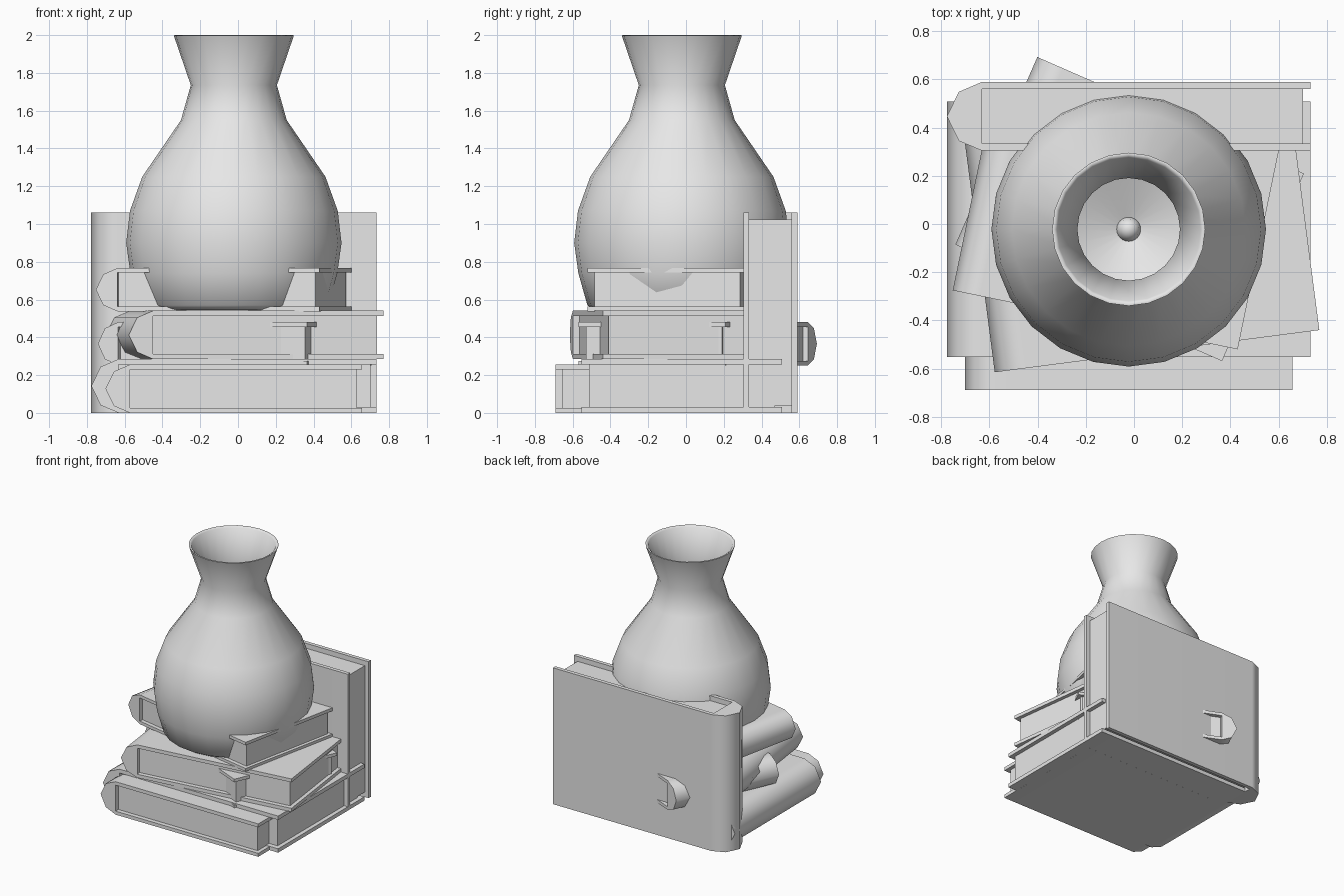
import bpy
import bmesh
import math
from mathutils import Vector

if "Cube" in bpy.data.objects:
    bpy.data.objects.remove(bpy.data.objects["Cube"])

# Single plain clay colour
GREY = (0.8, 0.8, 0.8, 1)
clay = bpy.data.materials.new("light_grey")
clay.use_nodes = True
clay.diffuse_color = GREY
clay.node_tree.nodes["Principled BSDF"].inputs["Base Color"].default_value = GREY


def finish(name, bm, angle):
    """Turn a bmesh into a shaded object."""
    bmesh.ops.recalc_face_normals(bm, faces=bm.faces)
    mesh = bpy.data.meshes.new(name)
    bm.to_mesh(mesh)
    bm.free()
    mesh.materials.append(clay)
    obj = bpy.data.objects.new(name, mesh)
    bpy.context.collection.objects.link(obj)
    bpy.ops.object.select_all(action='DESELECT')
    bpy.context.view_layer.objects.active = obj
    obj.select_set(True)
    bpy.ops.object.shade_smooth_by_angle(angle=math.radians(angle))
    return obj


def extrude_profile(name, points, depth):
    """Extrude an x-z outline along y, centred."""
    bm = bmesh.new()
    face = bm.faces.new([bm.verts.new((x, -depth / 2, z)) for x, z in points])
    moved = bmesh.ops.extrude_face_region(bm, geom=[face])["geom"]
    verts = [v for v in moved if isinstance(v, bmesh.types.BMVert)]
    bmesh.ops.translate(bm, verts=verts, vec=(0, depth, 0))
    return finish(name, bm, 55)


def book(name, size, location, turn=0, tilt=0):
    """Cover with faceted spine on -x, plus an inset page block."""
    half, back, outer, inner = 0.755 * size, -0.61 * size, 0.1425 * size, 0.1125 * size
    lower = [(half, -inner), (half, -outer), (back, -outer), (-0.705 * size, -0.102 * size)]
    upper = [(x, -z) for x, z in reversed(lower)]
    outline = [(back, -inner)] + lower + [(-half, 0)] + upper + [(back, inner)]
    cover = extrude_profile(name + "_cover", outline, 1.062 * size)
    edge = half - 0.032 * size
    block = [(back, -inner), (edge, -inner), (edge, inner), (back, inner)]
    pages = extrude_profile(name + "_pages", block, 0.985 * size)
    for part in (cover, pages):
        part.location = location
        part.rotation_euler = (math.radians(tilt), 0, math.radians(turn))
    # Keep the broad boards evenly shaded
    cover.modifiers.new("even_shading", 'WEIGHTED_NORMAL').keep_sharp = True


# Stack of books and the upright one behind
book("bottom_book", 1.0, (-0.022, -0.022, 0.1425))
book("front_bottom_book", 0.9, (-0.022, -0.212, 0.128))
book("slanted_book", 0.8, (-0.018, 0.062, 0.366), turn=-23.6)
book("middle_book", 0.9, (0.034, -0.054, 0.413), turn=7.4)
book("top_book", 0.8, (-0.075, 0.018, 0.652), turn=-11.7)
book("upright_book", 1.0, (-0.022, 0.447, 0.531), tilt=90)

# Vase: outer wall up to the rim, then down the inside to a small centre knob
OUTER = [(0, 0.545), (0.46, 0.545), (0.5, 0.57), (0.548, 0.74), (0.57, 0.9), (0.55, 1.07),
         (0.485, 1.25), (0.28, 1.55), (0.228, 1.735), (0.318, 1.998), (0.31, 2)]
INNER = [(0.298, 1.99), (0.213, 1.735), (0.265, 1.54), (0.47, 1.24), (0.545, 1.05),
         (0.44, 0.96), (0.2, 0.85), (0.05, 0.79), (0.043, 0.82), (0.022, 0.84), (0, 0.845)]
bm = bmesh.new()
verts = [bm.verts.new((r, 0, z)) for r, z in OUTER + INNER]
edges = [bm.edges.new(pair) for pair in zip(verts, verts[1:])]
bmesh.ops.spin(bm, geom=verts + edges, cent=(0, 0, 0), axis=(0, 0, 1),
               angle=math.tau, steps=24, use_duplicate=False)
bmesh.ops.remove_doubles(bm, verts=bm.verts, dist=0.0005)
vase = finish("vase", bm, 60)
vase.location = Vector((-0.022, -0.022, 0))
